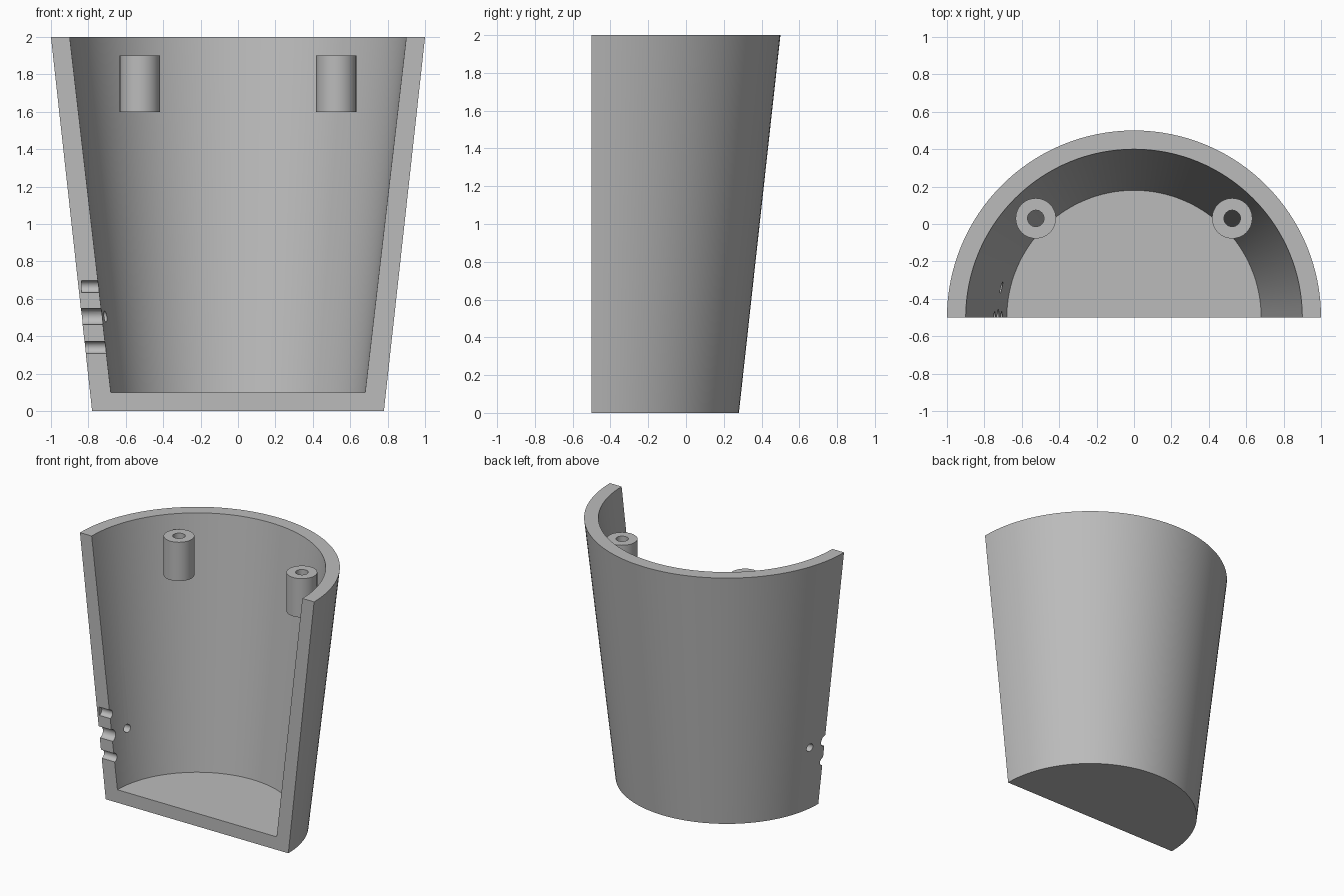
import bpy, bmesh
from math import cos, sin, pi, radians
from mathutils import Matrix, Vector

cube = bpy.data.objects.get("Cube")
if cube:
    bpy.data.objects.remove(cube)

AXIS_Y = -0.5   # the flat front lies on the axis of the cone
SEGMENTS = 64

grey = bpy.data.materials.new("light_grey")
grey.use_nodes = True
colour = (0.5, 0.5, 0.5, 1)
grey.diffuse_color = colour
grey.node_tree.nodes["Principled BSDF"].inputs["Base Color"].default_value = colour


def make_object(name, bm):
    bmesh.ops.recalc_face_normals(bm, faces=bm.faces[:])
    mesh = bpy.data.meshes.new(name)
    bm.to_mesh(mesh)
    bm.free()
    obj = bpy.data.objects.new(name, mesh)
    bpy.context.collection.objects.link(obj)
    mesh.materials.append(grey)
    return obj


def select_only(obj):
    bpy.ops.object.select_all(action='DESELECT')
    obj.select_set(True)
    bpy.context.view_layer.objects.active = obj


def smooth(obj):
    select_only(obj)
    bpy.ops.object.shade_smooth_by_angle(angle=radians(30))


def cylinder(name, centre, radius, length, along_x=False):
    bm = bmesh.new()
    turn = Matrix.Rotation(pi / 2 if along_x else 0, 4, 'Y')
    bmesh.ops.create_cone(bm, cap_ends=True, segments=32, radius1=radius,
                          radius2=radius, depth=length,
                          matrix=Matrix.Translation(centre) @ turn)
    return make_object(name, bm)


def cut(obj, cutters):
    for cutter in cutters:
        mod = obj.modifiers.new("cut", 'BOOLEAN')
        mod.operation = 'DIFFERENCE'
        mod.solver = 'EXACT'
        mod.object = cutter
        select_only(obj)
        bpy.ops.object.modifier_apply(modifier=mod.name)
        bpy.data.objects.remove(cutter)


# Half cup: tapered wall and floor, revolved through half a turn
wall_profile = [(0.78, 0), (1, 2), (0.9, 2), (0.68, 0.1)]
bm = bmesh.new()
rings = []
for i in range(SEGMENTS + 1):
    a = pi * i / SEGMENTS
    rings.append([bm.verts.new((r * cos(a), AXIS_Y + r * sin(a), z))
                  for r, z in wall_profile])
for a, b in zip(rings, rings[1:]):
    for k in range(3):
        bm.faces.new((a[k], b[k], b[k + 1], a[k + 1]))
bm.faces.new([ring[0] for ring in rings])        # underside
bm.faces.new([ring[3] for ring in rings])        # inside floor
bm.faces.new(rings[0] + rings[-1][::-1])         # cut face of wall and floor
cup = make_object("half_cup", bm)

# Cable grooves in the cut face, and one round hole behind them
openings = [
    # x start, y, z, radius
    (-0.836, AXIS_Y, 0.665, 0.032),
    (-0.95, AXIS_Y, 0.505, 0.043),
    (-0.836, AXIS_Y, 0.34, 0.032),
    (-0.95, -0.34, 0.505, 0.03),
]
cut(cup, [cylinder("groove_cutter", Vector((x + 0.2, y, z)), r, 0.4, True)
          for x, y, z, r in openings])
smooth(cup)

# Screw bosses on the inside wall, with a through hole
for side, x in (("right", -0.525), ("left", 0.525)):
    centre = Vector((x, 0.03, 1.75))
    boss = cylinder(side + "_screw_boss", centre, 0.108, 0.3)
    cut(boss, [cylinder("boss_cutter", centre, 0.044, 0.5)])
    smooth(boss)
